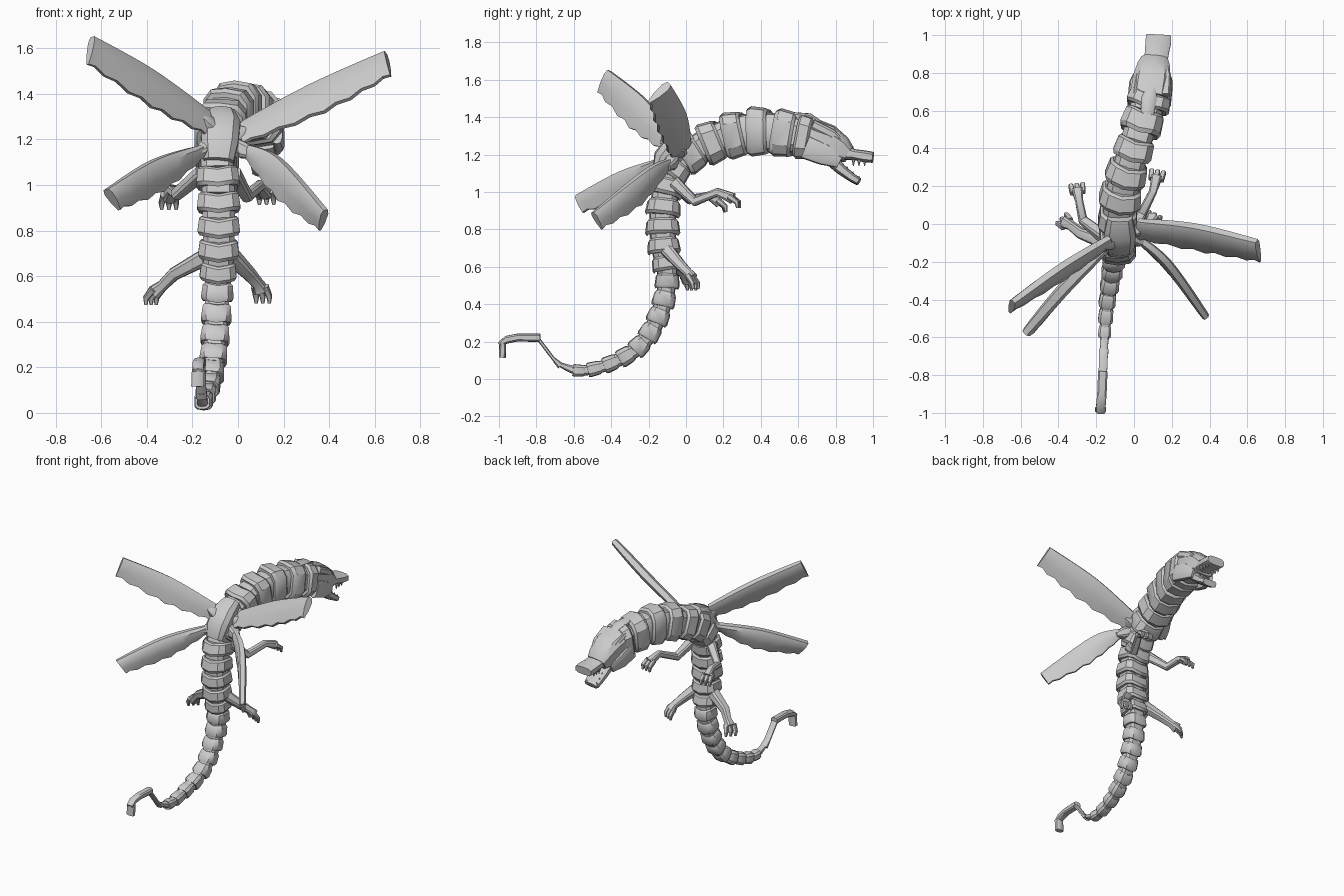
import bpy, bmesh, math
from mathutils import Vector

if "Cube" in bpy.data.objects:
    bpy.data.objects.remove(bpy.data.objects["Cube"])

grey = bpy.data.materials.new("stone grey")
grey.use_nodes = True
tone = (0.6, 0.6, 0.6, 1)
grey.diffuse_color = tone
grey.node_tree.nodes["Principled BSDF"].inputs["Base Color"].default_value = tone

# Chamfered cross-section with a soft ridge on the back and belly
HALF = [(0, .53), (.34, .48), (.5, .28), (.5, -.28), (.34, -.48)]
SECTION = HALF + [(-u, -v) for u, v in HALF]


def build(name, rings, angle=35):
    """Skin a list of equal point rings into one capped object."""
    bm = bmesh.new()
    loops = [[bm.verts.new(p) for p in ring] for ring in rings]
    n = len(loops[0])
    for a, b in zip(loops, loops[1:]):
        for i in range(n):
            j = (i + 1) % n
            bm.faces.new((a[i], a[j], b[j], b[i]))
    bm.faces.new(loops[0])
    bm.faces.new(loops[-1])
    bmesh.ops.recalc_face_normals(bm, faces=bm.faces)
    mesh = bpy.data.meshes.new(name)
    bm.to_mesh(mesh)
    bm.free()
    mesh.materials.append(grey)
    obj = bpy.data.objects.new(name, mesh)
    bpy.context.collection.objects.link(obj)
    bpy.ops.object.select_all(action='DESELECT')
    obj.select_set(True)
    bpy.context.view_layer.objects.active = obj
    bpy.ops.object.shade_smooth_by_angle(angle=math.radians(angle))
    return obj


def sweep(name, path, sizes, bend=0):
    """Sweep the section along a path; sizes are (width, height) per point."""
    pts = [Vector(p) for p in path]
    span = (pts[-1] - pts[0]).normalized()
    ref = Vector((0, 1, 0)) if abs(span.x) > .75 else Vector((1, 0, 0))
    rings = []
    for i, p in enumerate(pts):
        d = (pts[min(i + 1, len(pts) - 1)] - pts[max(i - 1, 0)]).normalized()
        side = (ref - d * ref.dot(d)).normalized()
        up = d.cross(side)
        w, h = sizes[i]
        rings.append([p + side * u * w + up * v * h + d * bend * (1 - 2 * abs(u))
                      for u, v in SECTION])
    return build(name, rings)


def curve(keys, t):
    """Catmull-Rom value at t over a list of equal-length tuples."""
    i = min(int(t), len(keys) - 2)
    f = t - i
    a, b, c, d = [keys[max(0, min(len(keys) - 1, i + k))] for k in (-1, 0, 1, 2)]
    return [.5 * (2 * q + (r - p) * f + (2 * p - 5 * q + 4 * r - s) * f * f
                  + (3 * q - p - 3 * r + s) * f ** 3) for p, q, r, s in zip(a, b, c, d)]


# Spine from neck to tail: x, y, z, width, height
SPINE = [(.08, .65, 1.29, .22, .22), (0, .4, 1.325, .2, .24), (-.07, .15, 1.27, .21, .21),
         (-.09, -.06, 1.13, .18, .17), (-.085, -.12, .925, .18, .17), (-.085, -.12, .72, .17, .16),
         (-.09, -.1, .53, .135, .12), (-.1, -.145, .34, .12, .11), (-.115, -.245, .18, .105, .1),
         (-.14, -.4, .085, .085, .08), (-.155, -.57, .045, .065, .06), (-.16, -.7, .09, .04, .02)]

core = [curve(SPINE, k / 4) for k in range(4 * len(SPINE) - 3)]
sweep("spine_core", [c[:3] for c in core], [(c[3] * .8, c[4] * .8) for c in core])

# Armoured body segments, each flaring toward the tail
for k in range(2 * len(SPINE) - 3):
    c = curve(SPINE, k / 2)
    pos = Vector(c[:3])
    ahead = Vector(curve(SPINE, k / 2 + .25)[:3])
    behind = Vector(curve(SPINE, max(0, k / 2 - .25))[:3])
    d = (ahead - behind) * (.8 if k else 1.6)
    profile = [(-.5, .86), (-.38, .98), (.3, 1.06), (.5, .95)]
    sweep(f"body_segment_{k + 1}", [pos + d * t for t, s in profile],
          [(c[3] * s, c[4] * s) for t, s in profile], c[3] * .09)

# Tail tip: thin link, flat bar and hooked end
sweep("tail_link", [(-.16, -.67, .07), (-.162, -.71, .11), (-.165, -.79, .215)],
      [(.05, .035), (.045, .018), (.045, .018)])
sweep("tail_bar", [(-.165, -.78, .22), (-.17, -.9, .222), (-.175, -.96, .21), (-.175, -1, .185)],
      [(.05, .042), (.05, .04), (.05, .04), (.045, .02)])
sweep("tail_hook", [(-.175, -.98, .19), (-.178, -.982, .115)], [(.055, .035), (.055, .035)])

# Head with open jaws
sweep("skull", [(.08, .67, 1.29), (.095, .76, 1.265), (.105, .83, 1.225), (.11, .87, 1.2)],
      [(.2, .2), (.2, .18), (.17, .14), (.14, .09)])
sweep("upper_jaw", [(.105, .8, 1.22), (.12, .9, 1.2), (.128, .96, 1.19), (.13, 1, 1.185)],
      [(.14, .1), (.125, .055), (.135, .06), (.13, .055)])
sweep("lower_jaw", [(.1, .77, 1.18), (.11, .83, 1.12), (.118, .89, 1.075), (.122, .925, 1.055)],
      [(.13, .07), (.12, .055), (.115, .045), (.1, .04)])
sweep("neck_crest", [(.07, .58, 1.4), (.08, .66, 1.395), (.095, .74, 1.35)],
      [(.07, .05), (.08, .05), (.04, .03)])
for s in (-1, 1):
    label = "left" if s > 0 else "right"
    sweep(f"{label}_brow", [(.09 + s * .075, .68, 1.36), (.1 + s * .07, .78, 1.31),
                            (.105 + s * .06, .84, 1.26)], [(.05, .05), (.05, .05), (.03, .03)])
    sweep(f"{label}_cheek", [(.08 + s * .09, .64, 1.24), (.09 + s * .09, .74, 1.2),
                             (.1 + s * .07, .82, 1.16)], [(.05, .12), (.05, .11), (.03, .06)])
    for k in range(3):
        y = .85 + .03 * k
        sweep(f"{label}_lower_tooth_{k + 1}", [(.115 + s * .043, y, 1.1 - .025 * k),
                                               (.115 + s * .04, y + .015, 1.135 - .025 * k)],
              [(.02, .02), (.004, .004)])
        sweep(f"{label}_upper_tooth_{k + 1}", [(.122 + s * .048, y + .045, 1.175),
                                               (.122 + s * .045, y + .045, 1.14)],
              [(.02, .02), (.004, .004)])

# Shoulder hub where the wings meet
sweep("shoulder_hub", [(-.075, .04, 1.29), (-.075, -.04, 1.25), (-.08, -.1, 1.17), (-.085, -.13, 1.1)],
      [(.13, .12), (.17, .15), (.16, .15), (.13, .1)])


def wing(name, root, lead, trail, thick):
    """Blade between two edges, with a stepped trailing edge and a short stalk."""
    rings, steps = [], 12
    for k in range(steps + 1):
        t = k / steps * (len(lead) - 1)
        a, b = Vector(curve(lead, t)), Vector(curve(trail, t))
        span = Vector(lead[-1]) - Vector(lead[0])
        if 0 < k < steps and k % 2:
            b = b.lerp(a, .09)
        n = span.cross(b - a).normalized() * thick * (.75 + .25 * math.sin(math.pi * k / steps))
        top = [(0, .3), (.2, .5), (.6, .42), (1, .14)]
        shape = top + [(u, -v) for u, v in reversed(top)]
        rings.append([a.lerp(b, u) + n * v for u, v in shape])
    build(name, rings)
    mid = Vector(lead[0]).lerp(Vector(trail[0]), .5)
    out = (mid - Vector(root)) * .4
    sweep(name + "_stalk", [root, mid, mid + out], [(.06, .06), (.07, .07), (.03, .03)])


HUB = (-.07, -.05, 1.2)
wing("right_upper_wing", HUB, [(-.13, -.07, 1.32), (-.38, -.22, 1.5), (-.64, -.41, 1.65)],
     [(-.14, -.13, 1.22), (-.38, -.3, 1.34), (-.66, -.47, 1.53)], .06)
wing("left_upper_wing", HUB, [(.02, .02, 1.27), (.32, -.01, 1.43), (.65, -.09, 1.58)],
     [(.02, -.08, 1.18), (.38, -.15, 1.32), (.67, -.2, 1.48)], .065)
wing("right_lower_wing", HUB, [(-.15, -.12, 1.18), (-.37, -.34, 1.11), (-.58, -.58, .98)],
     [(-.15, -.14, 1.12), (-.33, -.31, .97), (-.52, -.55, .89)], .07)
wing("left_lower_wing", HUB, [(.03, -.08, 1.18), (.18, -.21, 1.12), (.385, -.5, .89)],
     [(.03, -.09, 1.12), (.18, -.24, .93), (.36, -.45, .8)], .055)


def limb(name, joints, thick):
    """Two-bone limb with a palm and three toes."""
    joints = [Vector(j) for j in joints]
    sweep(name, joints, [(thick * s, thick * s) for s in (1.3, 1, .85, 1.15)])
    palm = joints[-1]
    d = (palm - joints[-2]).normalized()
    d = (d + Vector((0, .3, -.5))).normalized()
    across = d.cross(Vector((0, 0, 1))).normalized()
    for k in (-1, 0, 1):
        base = palm + across * k * .026
        tip = base + d * .035 + across * k * .006
        sweep(f"{name}_toe_{k + 2}", [base - d * .02, tip, tip + Vector((0, .004, -.03))],
              [(.03, .03), (.026, .026), (.014, .014)])


limb("left_arm", [(-.02, -.06, 1.05), (.04, .05, .95), (.1, .17, 1.0), (.12, .25, .965)], .05)
limb("right_arm", [(-.16, -.07, 1.05), (-.27, .02, .96), (-.29, .12, .98), (-.3, .18, .945)], .05)
limb("left_leg", [(-.03, -.1, .69), (.05, -.03, .61), (.085, .01, .57), (.1, .03, .54)], .055)
limb("right_leg", [(-.15, -.1, .68), (-.28, -.05, .61), (-.33, -.01, .56), (-.365, .01, .53)], .055)
